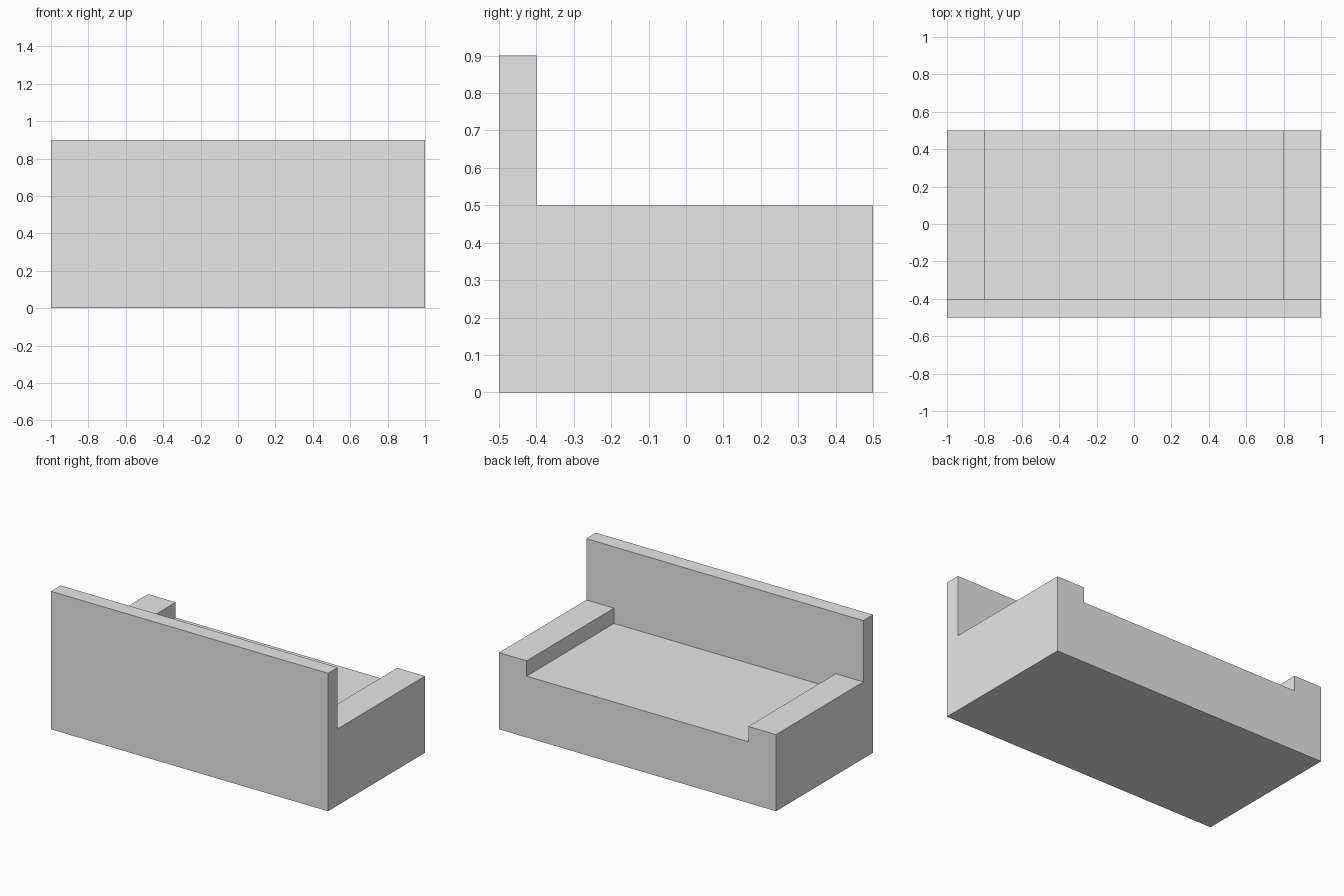
import bpy
import bmesh
from mathutils import Vector

cube = bpy.data.objects.get("Cube")
if cube:
    bpy.data.objects.remove(cube, do_unlink=True)

WIDTH, DEPTH = 2.0, 1.0
SEAT_Z, ARM_Z, BACK_Z = 0.4, 0.5, 0.9
ARM_INNER_X, BACK_INNER_Y = 0.8, -0.4

# Plain grey upholstery
grey = bpy.data.materials.new("plain_grey")
grey.use_nodes = True
colour = (0.8, 0.8, 0.8, 1.0)
grey.diffuse_color = colour
grey.node_tree.nodes["Principled BSDF"].inputs["Base Color"].default_value = colour


def raise_faces(bm, start_z, end_z, rule):
    """Extrude the upward faces at start_z whose centre passes the rule."""
    picked = []
    for f in bm.faces:
        c = f.calc_center_median()
        if f.normal.z > 0.9 and abs(c.z - start_z) < 1e-4 and rule(c):
            picked.append(f)
    result = bmesh.ops.extrude_face_region(bm, geom=picked)
    verts = [g for g in result["geom"] if isinstance(g, bmesh.types.BMVert)]
    bmesh.ops.delete(bm, geom=[f for f in picked if f.is_valid], context="FACES")
    bmesh.ops.translate(bm, verts=verts, vec=(0, 0, end_z - start_z))
    bm.normal_update()


# Seat block, standing on the ground
bm = bmesh.new()
bmesh.ops.create_cube(bm, size=1)
bmesh.ops.scale(bm, verts=bm.verts, vec=(WIDTH, DEPTH, SEAT_Z))
bmesh.ops.translate(bm, verts=bm.verts, vec=(0, 0, SEAT_Z / 2))

# Cut lines for the two arms and the backrest
cuts = [((x, 0, 0), (1, 0, 0)) for x in (-ARM_INNER_X, ARM_INNER_X)]
cuts.append(((0, BACK_INNER_Y, 0), (0, 1, 0)))
for point, normal in cuts:
    bmesh.ops.bisect_plane(bm, geom=bm.verts[:] + bm.edges[:] + bm.faces[:],
                           plane_co=Vector(point), plane_no=Vector(normal))
bm.normal_update()

# Arms and backrest rise together, then the backrest goes on alone
raise_faces(bm, SEAT_Z, ARM_Z,
            lambda c: abs(c.x) > ARM_INNER_X or c.y < BACK_INNER_Y)
raise_faces(bm, ARM_Z, BACK_Z, lambda c: c.y < BACK_INNER_Y)

# Merge flat neighbouring faces
bmesh.ops.dissolve_limit(bm, angle_limit=0.01, verts=bm.verts[:], edges=bm.edges[:])
bmesh.ops.recalc_face_normals(bm, faces=bm.faces[:])

mesh = bpy.data.meshes.new("sofa")
bm.to_mesh(mesh)
bm.free()
mesh.materials.append(grey)
sofa = bpy.data.objects.new("sofa", mesh)
bpy.context.collection.objects.link(sofa)
